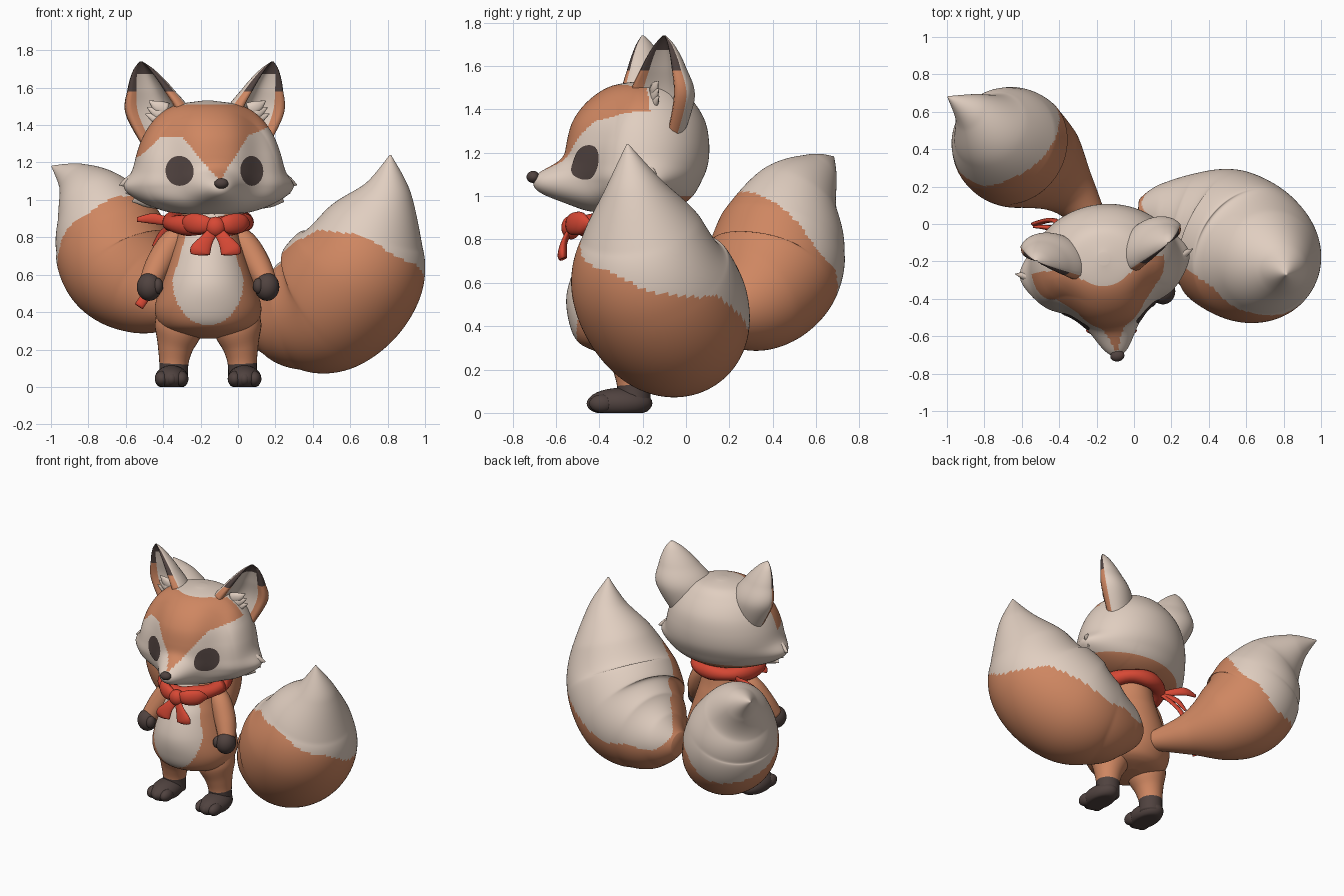
import bpy, bmesh, math
from mathutils import Vector, Matrix
from mathutils.bvhtree import BVHTree

cube = bpy.data.objects.get("Cube")
if cube:
    bpy.data.objects.remove(cube, do_unlink=True)


def material(name, rgb):
    m = bpy.data.materials.new(name)
    m.use_nodes = True
    m.diffuse_color = (*rgb, 1)
    bsdf = m.node_tree.nodes["Principled BSDF"]
    bsdf.inputs["Base Color"].default_value = (*rgb, 1)
    bsdf.inputs["Roughness"].default_value = 0.8
    return m


ORANGE = material("orange fur", (0.62, 0.24, 0.12))
CREAM = material("cream fur", (0.75, 0.62, 0.53))
DARK = material("dark brown", (0.08, 0.055, 0.05))
RED = material("red cloth", (0.68, 0.065, 0.035))

MID = -0.16                       # x of the body's middle
YAW = (Matrix.Translation((MID, -0.2, 0)) @ Matrix.Rotation(math.radians(8), 4, 'Z')
       @ Matrix.Translation((0, 0.2, 0)))     # turns the head parts
BODY = Matrix.Translation((MID, 0, 0))
WORLD = Matrix.Identity(4)


def finish(name, bm, mats, matrix):
    bmesh.ops.recalc_face_normals(bm, faces=bm.faces)
    me = bpy.data.meshes.new(name)
    bm.to_mesh(me)
    bm.free()
    for m in mats:
        me.materials.append(m)
    me.shade_smooth()
    ob = bpy.data.objects.new(name, me)
    ob.matrix_world = matrix
    bpy.context.collection.objects.link(ob)
    return ob


def smooth_rows(rows, steps):
    """Catmull-Rom through rows of numbers."""
    out = []
    for i in range(len(rows) - 1):
        four = [rows[max(i - 1, 0)], rows[i], rows[i + 1], rows[min(i + 2, len(rows) - 1)]]
        for k in range(steps):
            t = k / steps
            out.append([0.5 * (2 * b + (c - a) * t + (2 * a - 5 * b + 4 * c - d) * t * t
                               + (3 * b - a - 3 * c + d) * t ** 3) for a, b, c, d in zip(*four)])
    return out + [list(rows[-1])]


def skin(name, rings, mats, matrix=WORLD, rule=lambda c, j: 0):
    """Closed skin over rings; rule(centre, column) picks the colour."""
    bm = bmesh.new()
    rows = [[bm.verts.new(p) for p in ring] for ring in rings]
    n = len(rows[0])
    for a, b in zip(rows, rows[1:]):
        for j in range(n):
            k = (j + 1) % n
            f = bm.faces.new((a[j], a[k], b[k], b[j]))
            f.material_index = rule(f.calc_center_median(), j)
    for row in (rows[0], rows[-1]):
        f = bm.faces.new(row)
        f.material_index = rule(f.calc_center_median(), 0)
    return finish(name, bm, mats, matrix)


def sweep(name, pts, mats, matrix=WORLD, flat=1.0, n=20, steps=6, rule=lambda c, j: 0):
    """Round or flattened tube through (x, y, z, radius) points."""
    rows = smooth_rows(pts, steps)
    rings = []
    for i, r in enumerate(rows):
        t = Vector(rows[min(i + 1, len(rows) - 1)][:3]) - Vector(rows[max(i - 1, 0)][:3])
        side = t.cross(Vector((0, 1, 0))).normalized()
        deep = side.cross(t).normalized() * flat
        rad = max(r[3], 0.002)
        rings.append([Vector(r[:3]) + rad * (side * math.cos(a) + deep * math.sin(a))
                      for a in (math.tau * k / n for k in range(n))])
    return skin(name, rings, mats, matrix, rule)


def loft(name, profile, n, steps, mats, matrix, rule, shape=lambda p: p):
    """Upright form from (z, half width, front y, back y) rows."""
    rings = []
    for z, w, front, back in smooth_rows(profile, steps):
        mid = (front + back) / 2
        rings.append([shape(Vector((w * math.cos(a), mid + (back - front) / 2 * math.sin(a), z)))
                      for a in (math.tau * k / n for k in range(n))])
    return skin(name, rings, mats, matrix, rule)


def ball(name, loc, size, mat, matrix=WORLD):
    bm = bmesh.new()
    bmesh.ops.create_uvsphere(bm, u_segments=24, v_segments=16, radius=1,
                              matrix=Matrix.Translation(loc) @ Matrix.Diagonal((*size, 1)))
    for v in bm.verts:
        v.co.z = max(v.co.z, 0)
    return finish(name, bm, [mat], matrix)


# Head with a pushed-out snout, flatter eye area and pointed cheeks
def face_shape(p):
    x, y, z = p
    front = min(1, max(0, (-0.25 - y) / 0.15))
    p.y += front * 0.045 * math.exp(-((abs(x) - 0.24) / 0.1) ** 2)
    q = (x / 0.115) ** 2 + ((z - 1.06) / 0.085) ** 2
    p.y -= front * 0.15 * math.exp(-q ** 1.3)
    p.x += math.copysign(0.055, x) * (abs(x) > 0.2) * math.exp(
        -((z - 1.06) / 0.07) ** 2 - ((y + 0.21) / 0.12) ** 2)
    return p


def face_colour(c, j):
    ax = abs(c.x)
    if c.x > 0:
        brow = 1.1 + 1.35 * min(ax, 0.18) + 0.35 * max(0, ax - 0.18)
    else:
        brow = 1.1 + 1.35 * min(ax, 0.175) - 1.0 * max(0, ax - 0.28)
    if c.y < -0.33 + 0.12 * min(1, (ax / 0.2) ** 2) and c.z > brow:
        return 1
    return int(c.z < 1.0 and c.y > -0.25)


head = loft("head", [(0.92, 0.05, -0.33, -0.18), (0.935, 0.22, -0.46, -0.07), (0.99, 0.35, -0.54, 0.02),
                     (1.07, 0.405, -0.56, 0.07), (1.15, 0.405, -0.56, 0.1), (1.25, 0.385, -0.55, 0.105),
                     (1.35, 0.345, -0.52, 0.085), (1.44, 0.28, -0.45, 0.03), (1.505, 0.18, -0.35, -0.04),
                     (1.53, 0.03, -0.22, -0.15)], 200, 14, [CREAM, ORANGE], YAW, face_colour, face_shape)
ball("nose", (0, -0.71, 1.088), (0.038, 0.03, 0.028), DARK, YAW)

# Eyes laid on the face
tree = BVHTree.FromPolygons([v.co for v in head.data.vertices],
                            [p.vertices[:] for p in head.data.polygons])
for side, label in ((1, "left"), (-1, "right")):
    bm = bmesh.new()
    rows = []
    for r in (0.02, 0.25, 0.5, 0.75, 1):
        row = []
        for k in range(32):
            a = math.tau * k / 32
            x, z = side * 0.195 + 0.069 * r * math.cos(a), 1.155 + 0.08 * r * math.sin(a)
            hit = tree.ray_cast(Vector((x, -2, z)), Vector((0, 1, 0)))[0]
            row.append(bm.verts.new((x, hit.y - 0.006, z)))
        rows.append(row)
    bm.faces.new(rows[0])
    for a, b in zip(rows, rows[1:]):
        for k in range(32):
            bm.faces.new((a[k - 1], a[k], b[k], b[k - 1]))
    finish(label + "_eye", bm, [DARK], YAW)

# Ears: rounded back, thick rim and hollow front
HALF, HOLLOW = 20, 0.6


def ear_colour(c, j):
    s = (j - HALF + 0.5) / HALF * 2 - 1
    if j < HALF or (abs(s) < HOLLOW and c.z < 1.67):
        return 0
    return 2 if c.z > 1.575 else 1


for side, label in ((1, "left"), (-1, "right")):
    across, rear = Vector((0.83 * side, 0.55, 0)), Vector((-0.55 * side, 0.83, 0))
    base, tip = Vector((0.2 * side, -0.17, 1.25)), Vector((0.355 * side, -0.15, 1.74))
    rings = []
    for t, w in smooth_rows([(0, 0.14), (0.42, 0.192), (0.7, 0.132), (0.9, 0.065), (1, 0.008)], 9):
        section = [(math.cos(math.pi * k / HALF), 0.75 * math.sin(math.pi * k / HALF))
                   for k in range(HALF)]
        for k in range(HALF):
            s = k / HALF * 2 - 1
            rim = (1 - abs(s)) / (1 - HOLLOW)
            section.append((s, -0.2 * math.sin(math.pi * rim) if rim < 1
                            else 0.4 * (1 - (s / HOLLOW) ** 2)))
        rings.append([base.lerp(tip, t) + w * (across * s + rear * d) for s, d in section])
    skin(label + "_ear", rings, [CREAM, ORANGE, DARK], YAW, ear_colour)
    # Ear tufts and cheek fur
    for k in range(3):
        z = 1.41 + 0.035 * k
        sweep(f"{label}_ear_tuft_{k}", [(side * 0.22, -0.18, z, 0.04), (side * 0.27, -0.18, z + 0.02, 0.032),
              (side * (0.335 - 0.01 * k), -0.17, z + 0.05, 0.002)], [CREAM], YAW, 0.5, 10, 3)
        z = 1.1 - 0.045 * k
        sweep(f"{label}_cheek_fur_{k}", [(side * (0.35 - 0.04 * k), -0.23, z, 0.06),
              (side * (0.42 - 0.03 * k), -0.22, z - 0.005, 0.04),
              (side * (0.48 - 0.035 * k), -0.2, z - 0.02, 0.002)], [CREAM], YAW, 0.7, 12, 4)


# Torso with a cream belly
def belly(c, j):
    if c.y > -0.3:
        return 0
    if c.z > 0.57:
        return int(abs(c.x) < 0.19 - 0.3 * (c.z - 0.57))
    return int((c.x / 0.19) ** 2 + ((c.z - 0.57) / 0.24) ** 2 < 1)


loft("torso", [(0.26, 0.05, -0.32, -0.16), (0.285, 0.18, -0.42, -0.07), (0.33, 0.255, -0.5, -0.02),
               (0.42, 0.285, -0.54, 0.01), (0.55, 0.25, -0.55, 0), (0.7, 0.2, -0.5, -0.04),
               (0.8, 0.17, -0.44, -0.07), (0.97, 0.13, -0.36, -0.1)],
     140, 12, [ORANGE, CREAM], BODY, belly)

# Legs, feet, arms and hands
for side, label in ((1, "left"), (-1, "right")):
    sweep(label + "_leg", [(side * 0.15, -0.25, 0.42, 0.12), (side * 0.158, -0.25, 0.31, 0.128),
          (side * 0.175, -0.245, 0.21, 0.095), (side * 0.183, -0.24, 0.125, 0.078),
          (side * 0.185, -0.24, 0.03, 0.078)], [ORANGE, DARK], BODY, n=28,
          rule=lambda c, j: int(c.z < 0.125))
    ball(label + "_foot", (side * 0.195, -0.305, 0.045), (0.09, 0.15, 0.07), DARK, BODY)
    for k in (-1, 0, 1):
        ball(f"{label}_toe_{k + 2}", (side * 0.195 + 0.052 * k, -0.4 + 0.012 * abs(k), 0.043),
             (0.038, 0.058, 0.042), DARK, BODY)
    sweep(label + "_arm", [(side * 0.1, -0.22, 0.84, 0.05), (side * 0.19, -0.25, 0.77, 0.07),
          (side * 0.26, -0.29, 0.66, 0.072), (side * 0.31, -0.34, 0.56, 0.058)], [ORANGE], BODY)
    ball(label + "_hand", (side * 0.315, -0.36, 0.535), (0.066, 0.07, 0.075), DARK, BODY)
    ball(label + "_thumb", (side * 0.27, -0.39, 0.54), (0.03, 0.035, 0.042), DARK, BODY)


# Tails: orange with wavy-edged cream ends
def left_tail_colour(c, j):
    edge = min(0.95 - 0.42 * c.x - 0.25 * c.y, 0.5 + 0.2 * c.x - 0.8 * c.y)
    return int(c.z > edge + 0.015 * math.sin(18 * c.x + 9 * c.y))


def right_tail_colour(c, j):
    return int(c.z > 1.64 + 0.6 * c.x - 1.03 * c.y + 0.02 * math.sin(20 * (c.x - c.y)))


sweep("left_tail", [(0.02, 0.05, 0.36, 0.08), (0.13, 0.04, 0.36, 0.185), (0.28, 0.0, 0.375, 0.29),
      (0.47, -0.065, 0.44, 0.372), (0.635, -0.165, 0.62, 0.372), (0.725, -0.205, 0.84, 0.28),
      (0.795, -0.24, 1.04, 0.14), (0.815, -0.27, 1.24, 0.004)],
      [ORANGE, CREAM], n=110, steps=18, rule=left_tail_colour)
sweep("right_tail", [(-0.18, -0.04, 0.43, 0.06), (-0.33, 0.16, 0.45, 0.14), (-0.48, 0.3, 0.52, 0.255),
      (-0.625, 0.395, 0.645, 0.315), (-0.695, 0.445, 0.82, 0.297), (-0.77, 0.505, 0.98, 0.22),
      (-0.87, 0.6, 1.1, 0.11), (-0.995, 0.68, 1.18, 0.004)],
      [ORANGE, CREAM], n=110, steps=18, rule=right_tail_colour)

# Scarf: folded ring, bow and loose ends
rings = []
for i in range(49):
    a = math.tau * i / 48
    rings.append([((0.195 + 0.05 * math.cos(b)) * math.cos(a), -0.26 + (0.21 + 0.05 * math.cos(b)) * math.sin(a),
                   0.88 + 0.02 * math.sin(a) + (0.05 + 0.006 * math.sin(5 * a)) * math.sin(b))
                  for b in (math.tau * k / 16 for k in range(16))])
skin("scarf_ring", rings, [RED], BODY)
ball("scarf_knot", (-0.12, -0.53, 0.855), (0.055, 0.045, 0.055), RED)
for side, label in ((1, "left"), (-1, "right")):
    sweep(label + "_bow_loop", [(-0.12, -0.53, 0.86, 0.025), (-0.12 + side * 0.07, -0.525, 0.87, 0.05),
          (-0.12 + side * 0.14, -0.48, 0.875, 0.05), (-0.12 + side * 0.18, -0.44, 0.87, 0.01)],
          [RED], flat=0.6)
    sweep(label + "_bow_end", [(-0.12, -0.53, 0.85, 0.025), (-0.12 + side * 0.045, -0.56, 0.79, 0.035),
          (-0.12 + side * 0.08, -0.57, 0.73, 0.055), (-0.12 + side * 0.085, -0.565, 0.71, 0.045)],
          [RED], flat=0.4)
start = (-0.33, -0.11, 0.87, 0.02)
ends = {"upper": [(-0.4, -0.05, 0.89, 0.025), (-0.46, -0.02, 0.9, 0.028), (-0.54, -0.015, 0.895, 0.012)],
        "middle": [(-0.4, -0.04, 0.82, 0.022), (-0.45, -0.01, 0.75, 0.012)],
        "long": [(-0.4, 0.0, 0.72, 0.02), (-0.45, 0.02, 0.56, 0.026), (-0.53, 0.0, 0.43, 0.025)]}
for label, pts in ends.items():
    sweep(label + "_scarf_strand", [start] + pts, [RED], flat=0.5, n=12)
